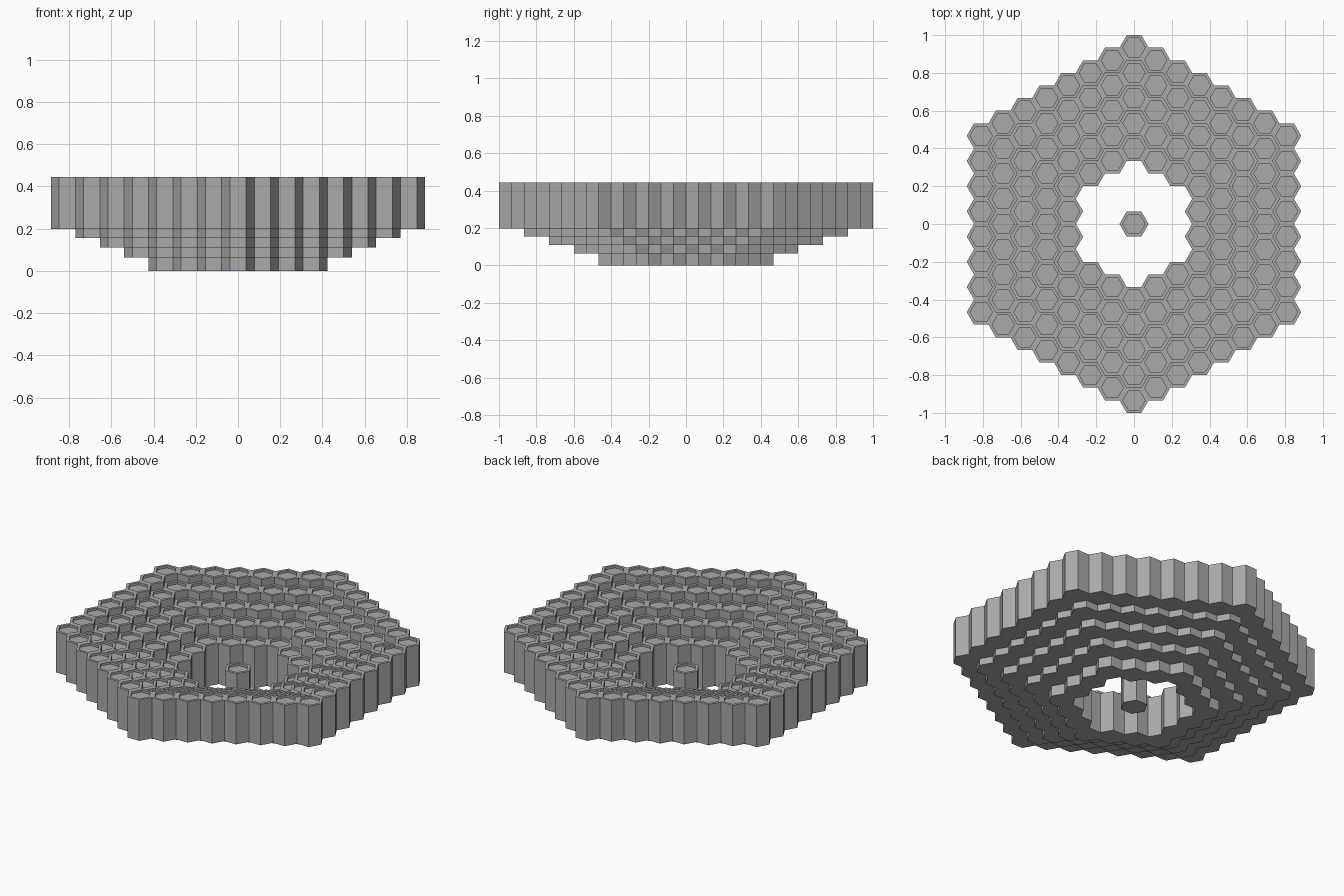
import bpy, bmesh, math
from mathutils import Vector

cube = bpy.data.objects.get("Cube")
if cube:
    bpy.data.objects.remove(cube, do_unlink=True)

PITCH = 2 / 15                      # flat-to-flat width of one cell
RADIUS = PITCH / math.sqrt(3)
THICK = 0.247
RIM, RECESS = 0.76, 0.014           # inner pan size and depth
BASES = {0: 0.0, 3: 0.0, 4: 0.064, 5: 0.11, 6: 0.156, 7: 0.197}
STEPS = [(1, 0), (0, 1), (-1, 1), (-1, 0), (0, -1), (1, -1)]

grey = bpy.data.materials.new("mid_grey")
grey.use_nodes = True
colour = (0.4, 0.4, 0.4, 1)
grey.diffuse_color = colour
grey.node_tree.nodes["Principled BSDF"].inputs["Base Color"].default_value = colour


def ring_of(q, r):
    return max(abs(q), abs(r), abs(q + r))


def hexagon(bm, q, r, z, scale=1.0):
    centre = Vector((1.5 * RADIUS * q, PITCH * (r + q / 2), z))
    return [bm.verts.new(centre + Vector((math.cos(a), math.sin(a), 0)) * RADIUS * scale)
            for a in (math.radians(60 * k) for k in range(6))]


def band(bm, lower, upper, k):
    n = (k + 1) % 6
    bm.faces.new((lower[k], lower[n], upper[n], upper[k]))


def add_cell(bm, q, r, ring):
    base = BASES[ring]
    top = base + THICK
    bottom = hexagon(bm, q, r, base)
    outer = hexagon(bm, q, r, top)
    inner = hexagon(bm, q, r, top, RIM)
    floor = hexagon(bm, q, r, top - RECESS, RIM)
    bm.faces.new(bottom[::-1])
    bm.faces.new(floor)
    for k, (dq, dr) in enumerate(STEPS):
        # neighbours in the same ring share one continuous body
        if ring_of(q + dq, r + dr) != ring:
            band(bm, bottom, outer, k)
        band(bm, outer, inner, k)
        band(bm, inner, floor, k)


# one stepped ring of hexagonal cells per object, plus the centre cell
for ring in BASES:
    bm = bmesh.new()
    for q in range(-ring, ring + 1):
        for r in range(-ring, ring + 1):
            if ring_of(q, r) == ring:
                add_cell(bm, q, r, ring)
    bmesh.ops.remove_doubles(bm, verts=bm.verts, dist=0.0005)
    name = f"hex_ring_{ring}" if ring else "centre_cell"
    mesh = bpy.data.meshes.new(name)
    bm.to_mesh(mesh)
    bm.free()
    mesh.materials.append(grey)
    bpy.context.collection.objects.link(bpy.data.objects.new(name, mesh))
